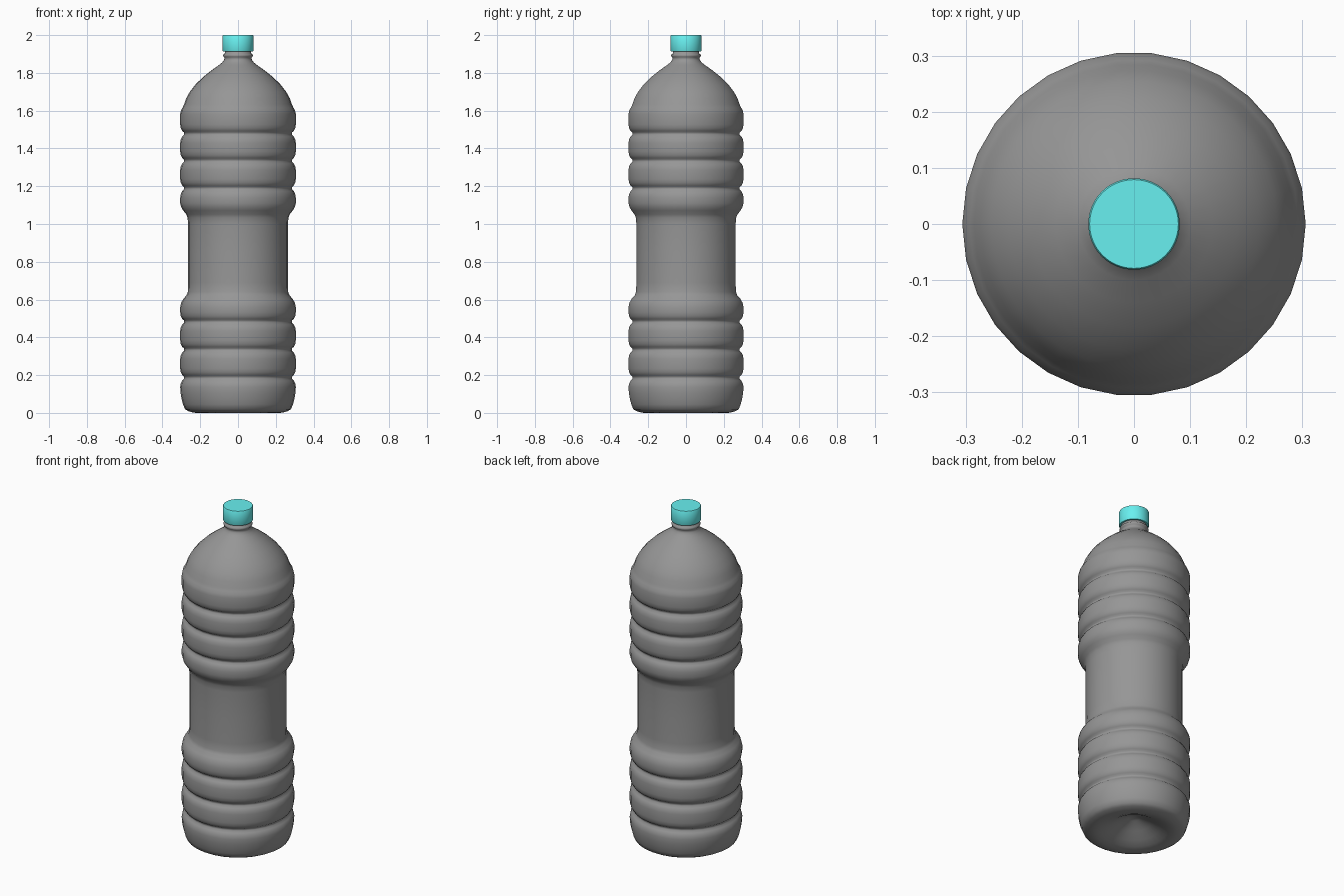
import bpy, bmesh, math


def lathe(name, profile, sides, angle, color):
    """Revolve an (r, z) profile around z; r = 0 ends become poles."""
    bm = bmesh.new()
    rings = []
    for r, z in profile:
        if r == 0:
            rings.append([bm.verts.new((0, 0, z))] * sides)
        else:
            rings.append([bm.verts.new((r * math.cos(math.tau * i / sides),
                                        r * math.sin(math.tau * i / sides), z))
                          for i in range(sides)])
    for a, b in zip(rings, rings[1:]):
        for i in range(sides):
            j = (i + 1) % sides
            quad = list(dict.fromkeys((a[i], a[j], b[j], b[i])))
            bm.faces.new(quad)
    bmesh.ops.recalc_face_normals(bm, faces=bm.faces)
    mesh = bpy.data.meshes.new(name)
    bm.to_mesh(mesh)
    bm.free()
    obj = bpy.data.objects.new(name, mesh)
    bpy.context.collection.objects.link(obj)
    bpy.ops.object.select_all(action='DESELECT')
    obj.select_set(True)
    bpy.context.view_layer.objects.active = obj
    bpy.ops.object.shade_smooth_by_angle(angle=math.radians(angle))
    mat = bpy.data.materials.new(name + "_material")
    mat.diffuse_color = color
    mesh.materials.append(mat)
    return obj


def groove(z):
    """Rounded pinch between two bulges of the ribbed body."""
    return [(0.306, z - 0.05), (0.303, z - 0.032), (0.295, z - 0.016), (0.285, z - 0.006),
            (0.285, z + 0.005), (0.295, z + 0.013), (0.303, z + 0.029), (0.306, z + 0.048)]


# Base with conical push-up, rounded foot
profile = [(0, 0.09), (0.03, 0.083), (0.09, 0.053), (0.14, 0.024), (0.18, 0.007),
           (0.21, 0.0), (0.235, 0.001), (0.262, 0.009), (0.28, 0.019), (0.291, 0.045),
           (0.299, 0.075), (0.304, 0.105)]
# Lower ribs
for z in (0.187, 0.336, 0.484):
    profile += groove(z)
# Waist
profile += [(0.306, 0.56), (0.301, 0.583), (0.29, 0.603), (0.273, 0.622), (0.266, 0.64),
            (0.264, 0.69), (0.264, 0.85), (0.264, 1.0), (0.267, 1.033), (0.274, 1.051),
            (0.29, 1.071), (0.301, 1.09), (0.306, 1.11)]
# Upper ribs
for z in (1.19, 1.336, 1.479):
    profile += groove(z)
# Shoulder dome
profile += [(0.306, 1.583), (0.302, 1.602), (0.293, 1.617), (0.285, 1.634), (0.274, 1.666),
            (0.255, 1.70), (0.224, 1.74), (0.184, 1.779), (0.14, 1.814), (0.10, 1.842),
            (0.084, 1.855), (0.074, 1.868)]
# Neck with support ring
profile += [(0.071, 1.88), (0.077, 1.885), (0.079, 1.892), (0.077, 1.899), (0.07, 1.903),
            (0.07, 1.925), (0, 1.925)]
lathe("bottle_body", profile, 30, 70, (0.305, 0.305, 0.305, 1))

# Screw cap
lathe("cap", [(0, 1.914), (0.08, 1.914), (0.0815, 1.917), (0.0815, 1.996),
              (0.079, 2.0), (0.074, 2.0), (0, 2.0)], 64, 40, (0.14, 0.87, 0.87, 1))
